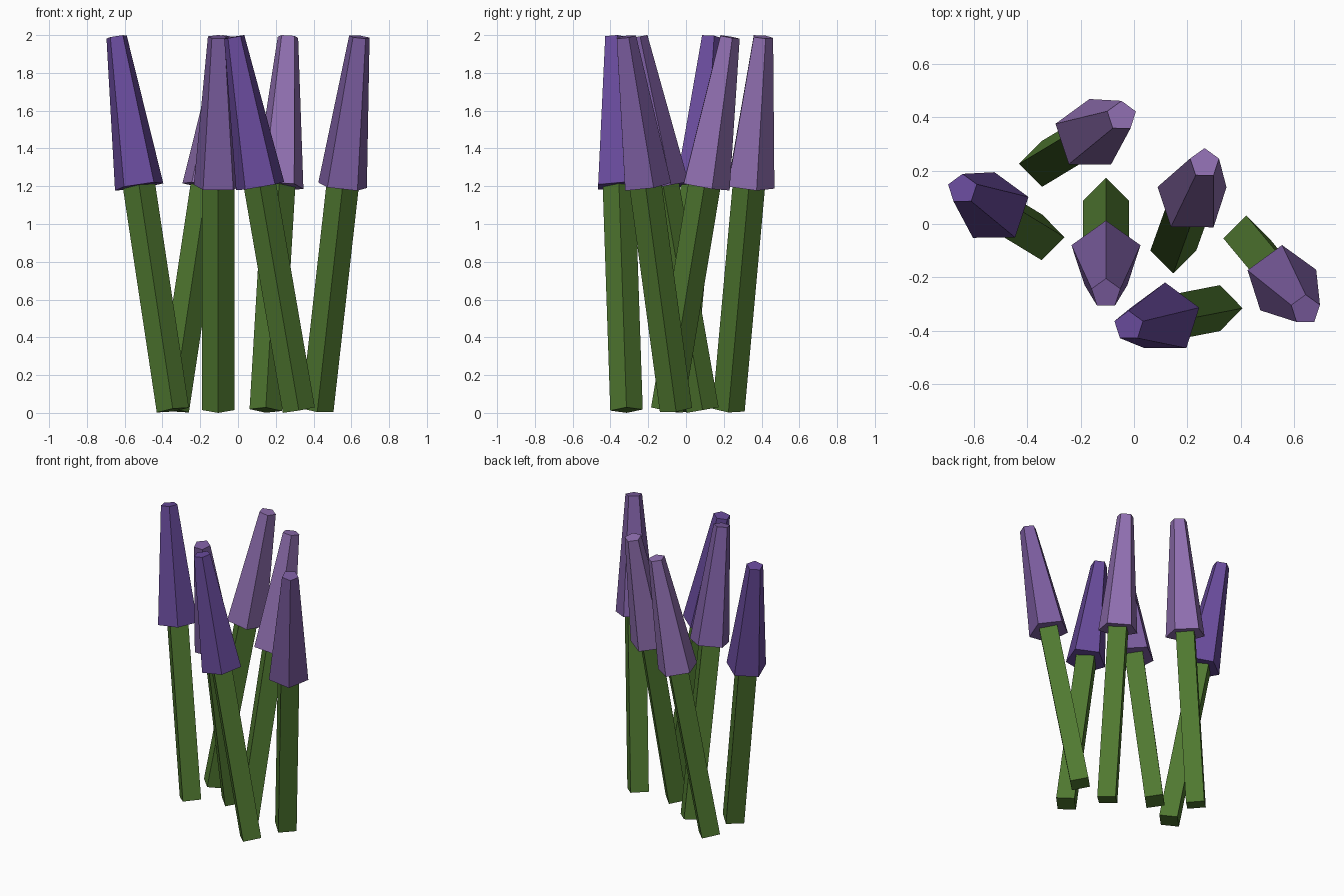
import bpy
from math import sin, cos, radians
from mathutils import Vector

if "Cube" in bpy.data.objects:
    bpy.data.objects.remove(bpy.data.objects["Cube"])

TILT = radians(10)
STEM, HEAD = 1.203, 0.803   # lengths along the leaning axis


def material(name, rgb):
    m = bpy.data.materials.new(name)
    m.diffuse_color = (*rgb, 1)
    m.use_nodes = True
    m.node_tree.nodes["Principled BSDF"].inputs["Base Color"].default_value = m.diffuse_color
    return m


green = material("stem_green", (0.08, 0.19, 0.03))
purples = {
    "deep": material("deep_purple", (0.14, 0.07, 0.33)),
    "mid": material("mid_purple", (0.20, 0.11, 0.35)),
    "pale": material("pale_purple", (0.28, 0.16, 0.44)),
}


def frustum(name, sides, r1, r2, length, base, axis, mat):
    """Flat-sided cone segment starting at base and running along axis."""
    bpy.ops.mesh.primitive_cone_add(vertices=sides, radius1=r1, radius2=r2, depth=length)
    ob = bpy.context.object
    ob.name = name
    ob.rotation_mode = 'QUATERNION'
    ob.rotation_quaternion = Vector((0, 0, 1)).rotation_difference(axis)
    ob.location = base + axis * length / 2
    ob.data.materials.append(mat)


# base x, base y, lean direction in degrees, flower shade
stalks = [
    (-0.105, 0.088, -90, "mid"),
    (-0.345, -0.05, 148.7, "deep"),
    (-0.345, 0.225, 31, "pale"),
    (0.147, -0.10, 70.3, "pale"),
    (0.42, -0.053, -50.3, "mid"),
    (0.322, -0.315, 191, "deep"),
]

for i, (x, y, heading, shade) in enumerate(stalks, 1):
    a = radians(heading)
    axis = Vector((sin(TILT) * cos(a), sin(TILT) * sin(a), cos(TILT)))
    base = Vector((x, y, 0.015))
    # square stem
    frustum(f"stem_{i}", 4, 0.086, 0.086, STEM, base, axis, green)
    # five-sided tapering flower head
    frustum(f"flower_head_{i}", 5, 0.136, 0.057, HEAD, base + axis * STEM, axis, purples[shade])
